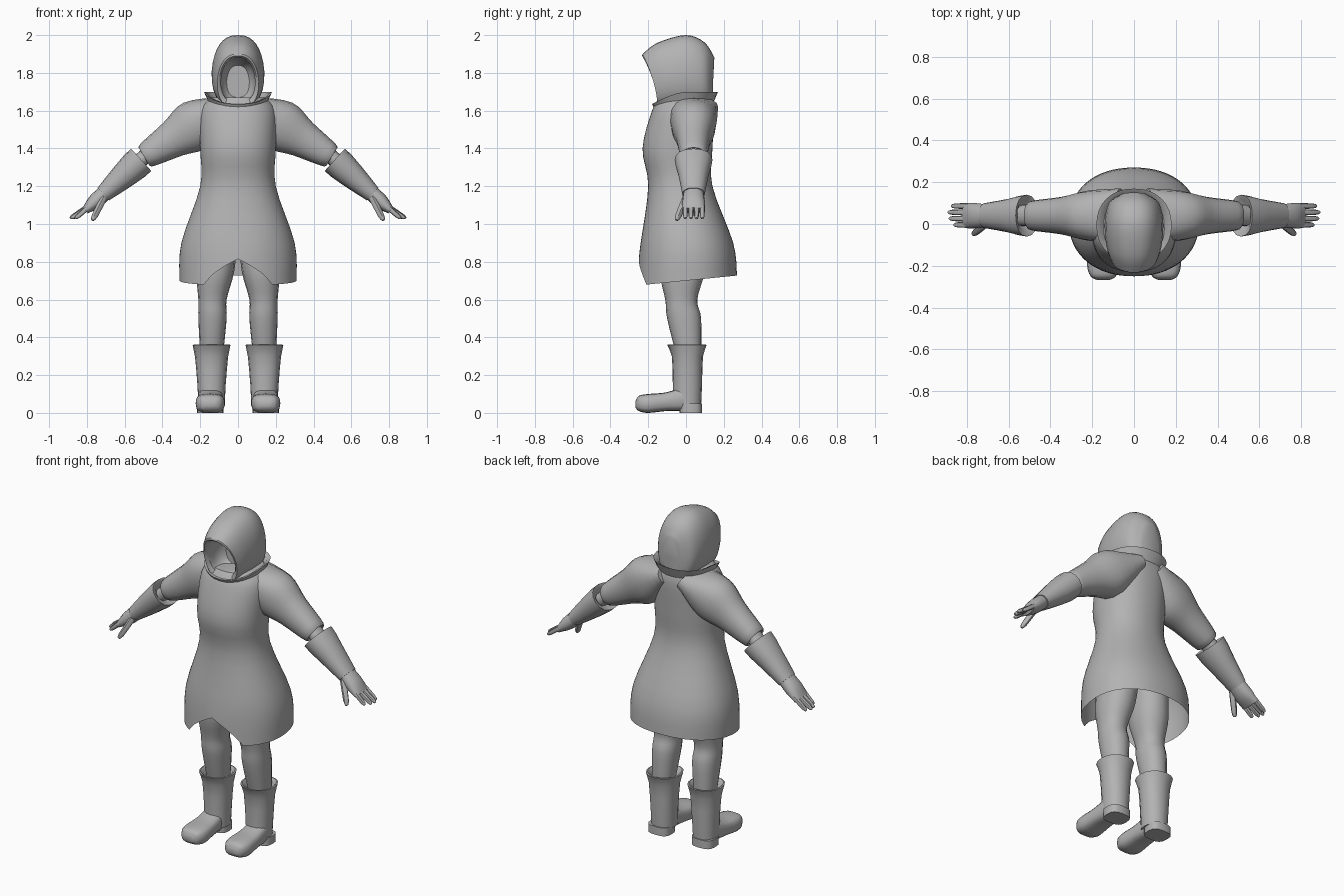
import bpy, bmesh, math
from mathutils import Vector

cube = bpy.data.objects.get("Cube")
if cube:
    bpy.data.objects.remove(cube, do_unlink=True)

GREY = (0.45, 0.45, 0.45, 1)
cloth = bpy.data.materials.new("plain grey")
cloth.use_nodes = True
cloth.diffuse_color = GREY
cloth.node_tree.nodes["Principled BSDF"].inputs["Base Color"].default_value = GREY


def signed_power(value, exponent):
    return math.copysign(abs(value) ** exponent, value)


def oval(centre, a, b, sides=16, squareness=2.2):
    """Superellipse ring around centre, spanned by the half axes a and b."""
    ring = []
    for i in range(sides):
        turn = math.tau * i / sides
        u = signed_power(math.cos(turn), 2 / squareness)
        v = signed_power(math.sin(turn), 2 / squareness)
        ring.append(Vector(centre) + Vector(a) * u + Vector(b) * v)
    return ring


def blend(rings, steps):
    """Add rings on a smooth spline through the given ones."""
    result = []
    for k in range(len(rings) - 1):
        before, after = rings[max(k - 1, 0)], rings[min(k + 2, len(rings) - 1)]
        for step in range(steps):
            t = step / steps
            row = []
            for p, q, r, s in zip(before, rings[k], rings[k + 1], after):
                start, end = (r - p) / 2, (s - q) / 2
                ease = t * t * (3 - 2 * t)
                row.append(q.lerp(r, ease) + start * t * (1 - t) ** 2
                           - end * t * t * (1 - t))
            result.append(row)
    return result + [rings[-1]]


def loft(name, rings, steps=4, first_cap=True, last_cap=True, mirror=False):
    """Skin a list of equal rings into one smooth shaded part."""
    bm = bmesh.new()
    rows = [[bm.verts.new(p) for p in ring] for ring in blend(rings, steps)]
    for low, high in zip(rows, rows[1:]):
        for i in range(len(low)):
            bm.faces.new((low[i - 1], low[i], high[i], high[i - 1]))
    if first_cap:
        bm.faces.new(rows[0][::-1])
    if last_cap:
        bm.faces.new(rows[-1])
    bmesh.ops.recalc_face_normals(bm, faces=bm.faces)
    mesh = bpy.data.meshes.new(name)
    bm.to_mesh(mesh)
    bm.free()
    mesh.materials.append(cloth)
    part = bpy.data.objects.new(name, mesh)
    bpy.context.collection.objects.link(part)
    if mirror:
        part.modifiers.new("Mirror", 'MIRROR').use_mirror_merge = False
    bpy.ops.object.select_all(action='DESELECT')
    part.select_set(True)
    bpy.context.view_layer.objects.active = part
    bpy.ops.object.shade_smooth_by_angle(angle=math.radians(45))


def level(height, width, front, back, middle=0, **shape):
    """Horizontal ring; width is measured from its middle."""
    return oval((middle, (front + back) / 2, height), (width, 0, 0),
                (0, (back - front) / 2, 0), **shape)


# Tunic body with a notched front hem
tunic = [level(height, width, front, back, sides=64) for height, width, front, back in [
    (.7, .31, -.25, .27), (.9, .3, -.24, .25), (1.2, .2, -.2, .14),
    (1.4, .2, -.23, .14), (1.6, .2, -.18, .15), (1.67, .14, -.14, .13)]]
for point in tunic[0]:
    point.z += point.y / 10
    if point.y < 0:
        point.z += .14 * max(0, 1 - abs(point.x) / .17) ** .6
loft("tunic", tunic, first_cap=False)

# Arms: rings set along two straight bones that meet at the elbow
ELBOW = Vector((.49, .04, 1.36))
UPPER = Vector((-.85, 0, .52)).normalized()
LOWER = Vector((.74, 0, -.67)).normalized()


def limb(bone, distance, tall, deep):
    """Ring across a bone at a distance from the elbow."""
    across = bone.cross(Vector((0, 1, 0)))
    return oval(ELBOW + bone * distance, across * tall, (0, deep, 0))


loft("sleeve", [limb(UPPER, .02, .04, .05), limb(UPPER, 0, .065, .07),
                limb(UPPER, .17, .1, .09), limb(UPPER, .32, .135, .12),
                limb(UPPER, .5, .06, .13)], mirror=True)
loft("forearm", [limb(LOWER, -.05, .04, .05), limb(LOWER, .1, .04, .05)], mirror=True)
loft("gauntlet", [limb(LOWER, .06, .04, .05), limb(LOWER, .03, .08, .1),
                  limb(LOWER, .15, .07, .08), limb(LOWER, .3, .045, .06)],
     steps=2, mirror=True)
loft("palm", [limb(LOWER, .27, .04, .05), limb(LOWER, .36, .04, .06),
              limb(LOWER, .43, .02, .06)], mirror=True)


def digit(name, start, end, radius):
    """Tapered round finger."""
    start, end = Vector(start), Vector(end)
    side = (end - start).cross(Vector((0, 0, 1))).normalized()
    up = side.cross(end - start).normalized()
    rings = []
    for along, size in [(0, 1), (.8, .9), (1, .4)]:
        reach = radius * size
        rings.append(oval(start.lerp(end, along), side * reach, up * reach, sides=8))
    loft(name, rings, steps=2, mirror=True)


# Fingers, the middle ones reaching furthest, and the thumb
for i, name in enumerate(["index", "middle", "ring", "little"]):
    y = .03 * i - .004
    reach = .86 + .03 * math.sin(i * math.pi / 3.5)
    digit(name + "_finger", (.78, y, 1.1), (reach, y, 1.03), radius=.014)
digit("thumb", (.71, 0, 1.14), (.77, -.05, 1.02), radius=.018)


def arch(width, top_y, top, bottom_y, bottom=1.61):
    """Upright hood ring, narrowed to a soft peak and curved in side view."""
    ring = oval((0, 0, (top + bottom) / 2), (width, 0, 0),
                (0, 0, (top - bottom) / 2), sides=32, squareness=2.5)
    for point in ring:
        rise = max(0, (point.z - bottom) / (top - bottom))
        point.y = bottom_y + (top_y - bottom_y) * rise ** 1.8
        point.x *= 1 - max(0, rise - .5) / 4
    return ring


# Hood shell and the hollow behind its rim
rim = arch(.11, -.23, 1.9, -.15)
loft("hood", [arch(.06, .15, 1.88, .14), arch(.12, .1, 1.96, .1), arch(.14, 0, 2, 0),
              arch(.13, -.15, 1.96, -.1), rim], last_cap=False)
loft("hood_hollow", [rim, arch(.09, -.22, 1.88, -.14, bottom=1.64),
                     arch(.09, -.1, 1.87, -.07, bottom=1.65),
                     arch(.06, -.03, 1.84, -.03, bottom=1.67)],
     steps=2, first_cap=False)

# Flared collar, dipping at the front
collar = [level(height, width, -width, width * .94, sides=32)
          for height, width in [(1.61, .14), (1.7, .18), (1.69, .16), (1.63, .12)]]
for point in [p for ring in collar for p in ring]:
    point.z -= .06 * max(0, -point.y / .17) ** 1.5
loft("collar", collar, steps=1, first_cap=False, last_cap=False)

# Legs, joining at the hips
loft("leg", [level(.3, .06, -.05, .08, middle=.14), level(.5, .075, -.1, .08, middle=.135),
             level(.6, .075, -.11, .06, middle=.135), level(.75, .1, -.14, .1, middle=.12),
             level(.95, .1, -.13, .12, middle=.1)], mirror=True)

# Boots: flared shaft with a rolled cuff, then the foot and heel
SHIN, FOOT = .14, .147
loft("boot_shaft", [level(height, width, front, back, middle=SHIN)
                    for height, width, front, back in [
    (.04, .07, -.07, .08), (.15, .075, -.07, .085), (.3, .088, -.075, .09),
    (.36, .1, -.1, .11), (.35, .08, -.08, .09), (.3, .06, -.05, .07)]],
     steps=2, mirror=True)
loft("boot_foot", [oval((FOOT, y, (sole + top) / 2), (width, 0, 0),
                        (0, 0, (top - sole) / 2), squareness=3)
                   for y, sole, top, width in [
    (.02, .01, .15, .06), (-.1, .01, .11, .07), (-.2, 0, .1, .077),
    (-.25, .01, .09, .06), (-.268, .03, .06, .03)]], mirror=True)
loft("boot_heel", [level(height, .07, -.035, .086, middle=FOOT, squareness=3)
                   for height in (0, .05)], steps=1, mirror=True)
